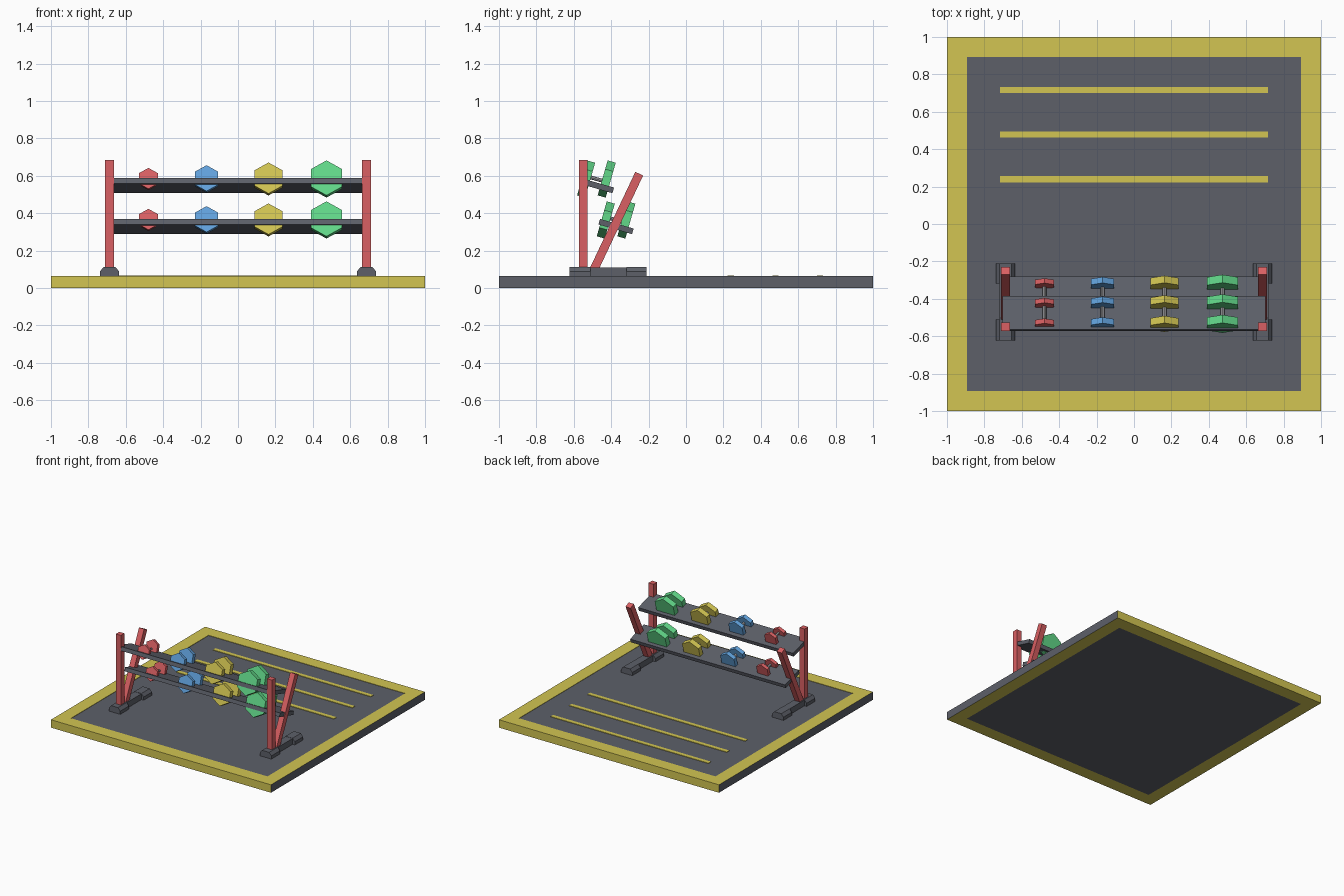
import bpy, bmesh, math
from mathutils import Matrix

cube = bpy.data.objects.get("Cube")
if cube:
    bpy.data.objects.remove(cube, do_unlink=True)


def material(name, rgb):
    linear = [((c / 255 + 0.055) / 1.055) ** 2.4 for c in rgb] + [1]
    m = bpy.data.materials.new(name)
    m.use_nodes = True
    m.diffuse_color = linear
    m.node_tree.nodes["Principled BSDF"].inputs["Base Color"].default_value = linear
    return m


GREY = material("dark grey", (93, 96, 105))
YELLOW = material("yellow", (210, 197, 82))
RED = material("red", (218, 96, 99))
BLUE = material("blue", (98, 163, 222))
GREEN = material("green", (98, 216, 137))
STEEL = material("light steel", (168, 168, 172))


def add_object(name, bm, *mats):
    bmesh.ops.recalc_face_normals(bm, faces=bm.faces)
    mesh = bpy.data.meshes.new(name)
    bm.to_mesh(mesh)
    bm.free()
    for m in mats:
        mesh.materials.append(m)
    obj = bpy.data.objects.new(name, mesh)
    bpy.context.collection.objects.link(obj)
    return obj


def box(name, center, size, mat, tilt=0):
    bm = bmesh.new()
    bmesh.ops.create_cube(bm, size=1, matrix=Matrix.Diagonal((*size, 1)))
    obj = add_object(name, bm, mat)
    obj.location = center
    obj.rotation_euler.x = tilt
    return obj


def rod(name, center, radius, length, sides, mat, tilt):
    # Prism along y, one corner pointing up, tipped about x
    bm = bmesh.new()
    bmesh.ops.create_cone(bm, cap_ends=True, segments=sides, radius1=radius,
                          radius2=radius, depth=length)
    bmesh.ops.rotate(bm, verts=bm.verts, matrix=Matrix.Rotation(math.pi / 2, 3, "X"))
    obj = add_object(name, bm, mat)
    obj.location = center
    obj.rotation_euler.x = tilt
    return obj


def extrude_profile(name, points, y0, y1, mat):
    bm = bmesh.new()
    face = bm.faces.new([bm.verts.new((x, y0, z)) for x, z in points])
    out = bmesh.ops.extrude_face_region(bm, geom=[face])
    verts = [v for v in out["geom"] if isinstance(v, bmesh.types.BMVert)]
    bmesh.ops.translate(bm, verts=verts, vec=(0, y1 - y0, 0))
    return add_object(name, bm, mat)


# Platform: dark deck inside a raised yellow border
TOP, INNER = 0.065, 0.893
box("platform_deck", (0, 0, 0.031), (2 * INNER, 2 * INNER, 0.062), GREY)

bm = bmesh.new()
rings = []
for half in (1, INNER):
    for z in (0, TOP):
        rings.append([bm.verts.new((sx * half, sy * half, z))
                      for sx, sy in ((-1, -1), (1, -1), (1, 1), (-1, 1))])
for a, b in ((0, 1), (1, 3), (3, 2), (2, 0)):
    for i in range(4):
        j = (i + 1) % 4
        bm.faces.new((rings[a][i], rings[a][j], rings[b][j], rings[b][i]))
for f in bm.faces:
    # The two outer side walls are grey
    f.material_index = int(all(abs(v.co.x) > 0.99 for v in f.verts)
                           and abs(f.calc_center_median().y) < 0.1)
add_object("platform_border", bm, YELLOW, GREY)

for i in range(3):
    box(f"floor_stripe_{i + 1}", (0, 0.239 + 0.239 * i, 0.0635), (1.434, 0.033, 0.005), YELLOW)

# Rack side frames: feet, uprights and leaning posts
for side, s in (("left", 1), ("right", -1)):
    cx = 0.687 * s
    pad = [(cx - 0.052, 0.06), (cx + 0.052, 0.06), (cx + 0.052, 0.088),
           (cx + 0.032, 0.112), (cx - 0.032, 0.112), (cx - 0.052, 0.088)]
    extrude_profile(f"{side}_front_foot", pad, -0.622, -0.51, GREY)
    extrude_profile(f"{side}_back_foot", pad, -0.318, -0.21, GREY)
    box(f"{side}_foot_rail", (cx, -0.415, 0.085), (0.064, 0.21, 0.05), GREY)
    box(f"{side}_upright", (cx, -0.55, 0.387), (0.046, 0.046, 0.594), RED)
    box(f"{side}_leaning_post", (cx, -0.375, 0.347), (0.046, 0.046, 0.585), RED,
        -math.radians(25.3))

# Tilted shelves, each with four sizes of dumbbell
TILT = -math.radians(16)
SIZES = (("red", -0.479, 0.058, RED), ("blue", -0.168, 0.072, BLUE),
         ("yellow", 0.163, 0.086, YELLOW), ("green", 0.473, 0.097, GREEN))
for level, y, z in (("upper", -0.479, 0.548), ("lower", -0.374, 0.329)):
    box(f"{level}_shelf", (0, y, z), (1.408, 0.187, 0.031), GREY, TILT)
    for colour, x, radius, mat in SIZES:
        label = f"{level}_{colour}_dumbbell"
        hz = z + 0.035
        rod(f"{label}_handle", (x, y, hz), 0.01, 0.1, 8, STEEL, TILT)
        for end, s in (("front", -1), ("back", 1)):
            rod(f"{label}_{end}_head", (x, y + 0.055 * s, hz), radius, radius * 0.46,
                6, mat, TILT)
